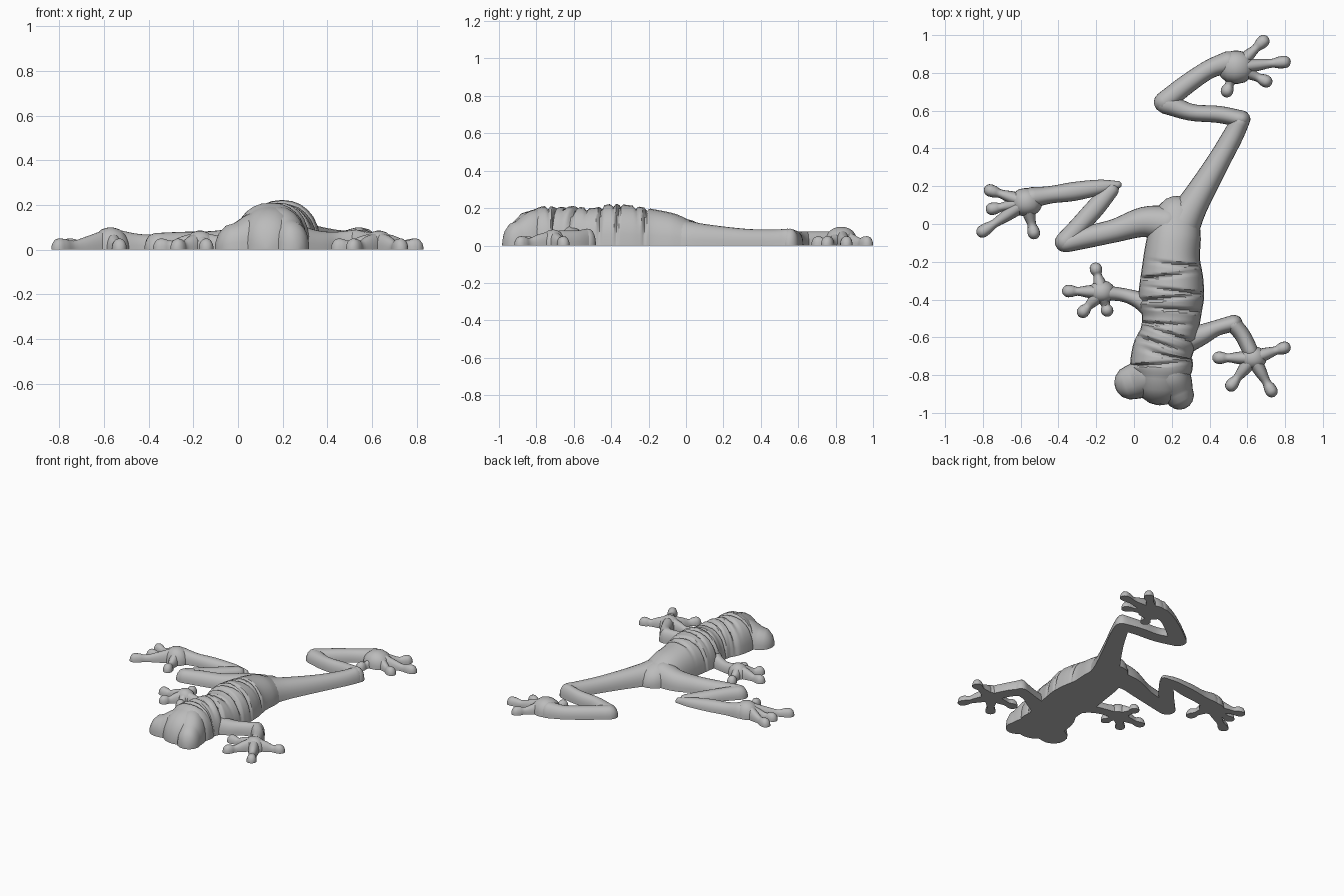
import bpy, bmesh, math
from mathutils import Vector

cube = bpy.data.objects.get("Cube")
if cube:
    bpy.data.objects.remove(cube, do_unlink=True)

skin = bpy.data.materials.new("grey skin")
skin.use_nodes = True
GREY = (0.5, 0.5, 0.5, 1)
skin.diffuse_color = GREY
skin.node_tree.nodes["Principled BSDF"].inputs["Base Color"].default_value = GREY
SIDES = 14
parts = []


def resample(pts, steps):
    """Smooth curve through (x, y, half width, height) points."""
    p = [Vector(q) for q in pts]
    p = [2 * p[0] - p[1]] + p + [2 * p[-1] - p[-2]]
    out = []
    for a, b, c, d in zip(p, p[1:], p[2:], p[3:]):
        for k in range(steps):
            t = k / steps
            out.append(0.5 * (2 * b + (c - a) * t + (2 * a - 5 * b + 4 * c - d) * t * t
                              + (3 * b - a - 3 * c + d) * t ** 3))
    return out + [p[-2]]


def sweep(name, pts, steps=5, creases=()):
    """Flat-bottomed rounded tube with domed ends."""
    rings = resample(pts, steps)
    n = len(rings)
    dirs = [(rings[min(i + 1, n - 1)] - rings[max(i - 1, 0)]).to_2d().normalized()
            for i in range(n)]
    frames = [(r.to_2d(), d, r[2], r[3]) for r, d in zip(rings, dirs)]

    def cap(ring, d, sign):
        out = []
        for deg in (25, 50, 70, 86):
            a = math.radians(deg)
            c = ring.to_2d() + d * sign * ring[2] * math.sin(a)
            out.append((c, d, ring[2] * math.cos(a), ring[3] * math.cos(a)))
        return out

    frames = cap(rings[0], dirs[0], -1)[::-1] + frames + cap(rings[-1], dirs[-1], 1)
    bm = bmesh.new()
    loops = []
    for c, d, w, h in frames:
        side = Vector((d.y, -d.x))
        loop = []
        for k in range(SIDES + 1):
            a = math.pi * k / SIDES
            u = math.copysign(abs(math.cos(a)) ** 0.9, math.cos(a))
            v = max(math.sin(a), 0) ** 0.85
            f = 1
            # Skin folds, deeper on alternating flanks
            for i, y in enumerate(creases):
                s = 1 if i % 2 else -1
                gap = abs(c.y + s * 0.1 * u * w - y) / 0.014
                if gap < 1:
                    f = min(f, 1 - 0.14 * (1 - gap) * v * (1 + s * u) / 1.4)
            q = c + side * (u * w * f)
            loop.append(bm.verts.new((q.x, q.y, v * h * f)))
        loops.append(loop)
    for a, b in zip(loops, loops[1:]):
        for k in range(SIDES + 1):
            j = (k + 1) % (SIDES + 1)
            bm.faces.new((a[k], a[j], b[j], b[k]))
    bm.faces.new(loops[0])
    bm.faces.new(loops[-1][::-1])
    bmesh.ops.recalc_face_normals(bm, faces=bm.faces)
    mesh = bpy.data.meshes.new(name)
    bm.to_mesh(mesh)
    bm.free()
    mesh.materials.append(skin)
    ob = bpy.data.objects.new(name, mesh)
    bpy.context.collection.objects.link(ob)
    parts.append(ob)


def foot(name, x, y, r, h, tips):
    """Domed palm with bulb-tipped toes."""
    sweep(name + "_palm", [(x - 0.01, y, r, h), (x + 0.01, y, r, h)], 2)
    for i, (tx, ty) in enumerate(tips):
        base, tip = Vector((x, y)), Vector((tx, ty))
        rows = []
        for t, w, z in ((0.1, .04, h * .9), (0.45, .032, .06), (0.72, .023, .04),
                        (0.88, .031, .048), (1, .033, .05)):
            c = base.lerp(tip, t)
            rows.append((c.x, c.y, w, z))
        sweep(f"{name}_toe_{i + 1}", rows, 3)


# Torso and head
sweep("torso", [(.23, .03, .12, .13), (.215, -.06, .14, .17), (.2, -.18, .15, .195),
                (.2, -.3, .168, .215), (.197, -.4, .173, .222), (.197, -.5, .155, .2),
                (.18, -.6, .152, .21), (.15, -.68, .16, .205), (.145, -.76, .165, .21),
                (.14, -.82, .14, .19)], 14,
      (-.21, -.27, -.35, -.39, -.45, -.53, -.58, -.64, -.69, -.74))
sweep("snout", [(.13, -.78, .13, .19), (.13, -.86, .085, .14)])
sweep("right_eye", [(.1, -.79, .1, .18), (.04, -.82, .1, .155), (-.012, -.838, .092, .12)])
sweep("left_eye", [(.17, -.77, .11, .2), (.21, -.84, .1, .18), (.24, -.905, .078, .13)])

# Left hind leg
sweep("left_thigh", [(.24, -.02, .11, .14), (.31, .1, .082, .115), (.435, .31, .062, .09),
                     (.52, .46, .055, .085), (.562, .545, .05, .09)])
sweep("left_shin", [(.57, .555, .046, .09), (.45, .58, .045, .08), (.3, .592, .045, .075),
                    (.17, .64, .058, .075)])
sweep("left_ankle", [(.16, .645, .055, .075), (.28, .74, .052, .075), (.4, .82, .05, .075),
                     (.5, .855, .06, .09)])
foot("left_hind_foot", .54, .83, .088, .1,
     [(.685, .968), (.797, .858), (.7, .755), (.492, .703)])

# Right hind leg
sweep("right_thigh", [(.18, 0, .1, .14), (.05, .01, .08, .11), (-.1, -.035, .062, .085),
                      (-.25, -.07, .058, .08), (-.36, -.1, .05, .075)])
sweep("right_shin", [(-.365, -.095, .054, .075), (-.29, -.01, .05, .07),
                     (-.2, .09, .05, .06), (-.12, .18, .04, .05)])
sweep("right_ankle", [(-.085, .208, .02, .03), (-.18, .195, .04, .05), (-.32, .172, .05, .065),
                      (-.44, .155, .046, .07), (-.54, .14, .055, .09)])
foot("right_hind_foot", -.57, .115, .075, .1,
     [(-.762, .178), (-.752, .08), (-.802, -.04), (-.53, -.048)])

# Arms
sweep("right_arm", [(.1, -.44, .07, .1), (.02, -.4, .045, .075), (-.06, -.375, .036, .06),
                    (-.15, -.365, .04, .075)])
foot("right_hand", -.17, -.36, .06, .085,
     [(-.202, -.237), (-.348, -.355), (-.27, -.465), (-.142, -.458)])
sweep("left_upper_arm", [(.27, -.62, .07, .11), (.36, -.585, .055, .085),
                         (.44, -.55, .042, .08), (.53, -.525, .044, .09)])
sweep("left_forearm", [(.525, -.53, .044, .09), (.575, -.59, .042, .08), (.62, -.68, .042, .08)])
foot("left_hand", .63, -.71, .062, .085,
     [(.448, -.708), (.797, -.655), (.728, -.885), (.515, -.855)])

# Shading
for ob in parts:
    ob.select_set(True)
bpy.context.view_layer.objects.active = parts[0]
bpy.ops.object.shade_smooth_by_angle(angle=math.radians(35))
